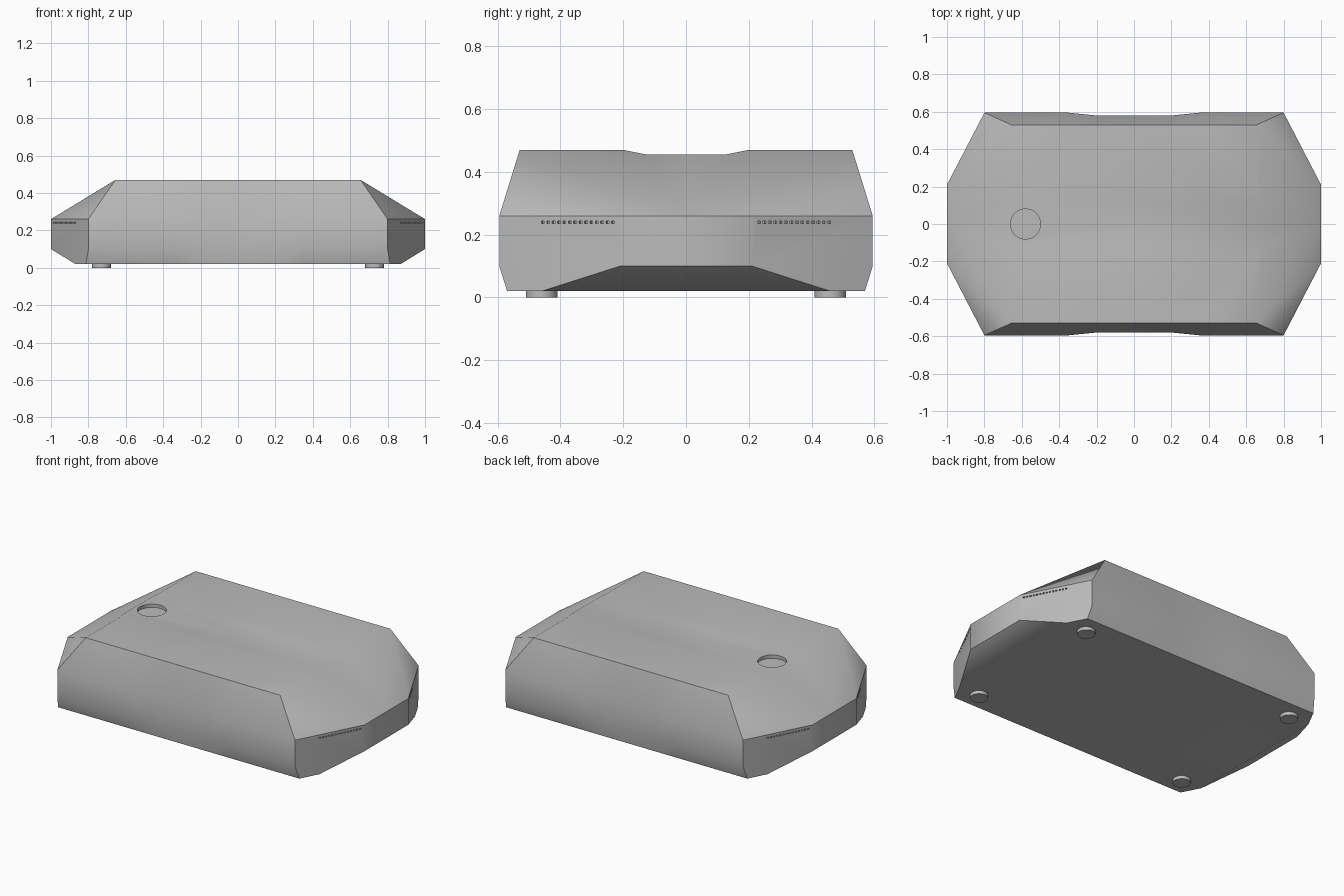
import bpy
import bmesh
import math
from mathutils import Matrix, Vector

if "Cube" in bpy.data.objects:
    bpy.data.objects.remove(bpy.data.objects["Cube"])


def make_material(name, rgb):
    mat = bpy.data.materials.new(name)
    mat.use_nodes = True
    mat.diffuse_color = (*rgb, 1)
    mat.node_tree.nodes["Principled BSDF"].inputs["Base Color"].default_value = (*rgb, 1)
    return mat


shell_grey = make_material("shell grey", (0.5, 0.5, 0.5))


def add_object(name, bm):
    bmesh.ops.recalc_face_normals(bm, faces=bm.faces)
    mesh = bpy.data.meshes.new(name)
    bm.to_mesh(mesh)
    bm.free()
    mesh.materials.append(shell_grey)
    obj = bpy.data.objects.new(name, mesh)
    bpy.context.collection.objects.link(obj)
    return obj


def select_only(obj):
    bpy.ops.object.select_all(action="DESELECT")
    obj.select_set(True)
    bpy.context.view_layer.objects.active = obj


def add_cylinder(bm, radius, low, high, x, y, sides=32):
    bmesh.ops.create_cone(bm, cap_ends=True, segments=sides, radius1=radius, radius2=radius,
                          depth=high - low, matrix=Matrix.Translation((x, y, (low + high) / 2)))


# One quarter of the shell: bottom, lower, waist and top outlines
bm = bmesh.new()


def row(points, z):
    return [bm.verts.new((x, y, z)) for x, y in points]


outline = [(0, 0.58), (0.2, 0.58), (0.35, 0.595), (0.8, 0.595), (1, 0.21), (1, 0)]
waist = row(outline, 0.26)
lower = row(outline, 0.1)
base = row([(0, 0.57), (0.2, 0.57), (0.35, 0.57), (0.813, 0.57), (0.87, 0.46), (0.87, 0)], 0.02)
top = row([(0, 0.53), (0.2, 0.53), (0.35, 0.53), (0.655, 0.53)], 0.47)
lip = row([(0, 0.2), (0.655, 0.2)], 0.47)
groove = row([(0, 0.125), (0.68, 0.125)], 0.455)
middle = row([(0, 0), (0.68, 0)], 0.455)
centre = bm.verts.new((0, 0, 0.02))

for i in range(3):
    bm.faces.new((waist[i], waist[i + 1], top[i + 1], top[i]))
    bm.faces.new((lower[i], lower[i + 1], waist[i + 1], waist[i]))
    bm.faces.new((base[i], base[i + 1], lower[i + 1], lower[i]))
# Angled corner, end wall and undercut
bm.faces.new((waist[3], waist[4], lower[4], base[4], base[3], lower[3]))
bm.faces.new((waist[4], waist[5], lower[5], lower[4]))
bm.faces.new((lower[4], lower[5], base[5], base[4]))
bm.faces.new(base + [centre])
# Sloped end and grooved top
bm.faces.new((top[3], waist[3], waist[4]))
bm.faces.new((top[3], waist[4], waist[5], middle[1], groove[1], lip[1]))
bm.faces.new(top + [lip[1], lip[0]])
bm.faces.new((lip[0], lip[1], groove[1], groove[0]))
bm.faces.new((groove[0], groove[1], middle[1], middle[0]))
shell = add_object("shell", bm)
mirror = shell.modifiers.new("mirror", "MIRROR")
mirror.use_axis = (True, True, False)

# Cutter for the round recess and the vent slots on the four corners
bm = bmesh.new()
add_cylinder(bm, 0.08, 0.435, 0.6, -0.58, 0, 48)
SLOTS = 14
for sx in (-1, 1):
    for sy in (-1, 1):
        start = Vector((sx * 0.8, sy * 0.595, 0.24))
        end = Vector((sx, sy * 0.21, 0.24))
        along = end - start
        turn = Matrix.Rotation(math.atan2(along.y, along.x), 4, "Z")
        for i in range(SLOTS):
            spot = start.lerp(end, 0.36 + 0.58 * i / (SLOTS - 1))
            bmesh.ops.create_cube(bm, size=1, matrix=Matrix.Translation(spot) @ turn
                                  @ Matrix.Diagonal((0.01, 0.02, 0.008, 1)))
cutter = add_object("recess_cutter", bm)
cutter.hide_render = True
cut = shell.modifiers.new("recesses", "BOOLEAN")
cut.operation = "DIFFERENCE"
cut.solver = "EXACT"
cut.object = cutter

select_only(shell)
for name in ("mirror", "recesses"):
    bpy.ops.object.modifier_apply(modifier=name)
bpy.data.objects.remove(cutter)
bpy.ops.object.shade_smooth_by_angle(angle=math.radians(34))
weighted = shell.modifiers.new("soft shading", "WEIGHTED_NORMAL")
weighted.keep_sharp = True

# Four round feet
for side, sx in (("right", -1), ("left", 1)):
    for end, sy in (("front", -1), ("back", 1)):
        bm = bmesh.new()
        add_cylinder(bm, 0.05, 0, 0.025, sx * 0.73, sy * 0.46)
        foot = add_object(f"{end}_{side}_foot", bm)
        select_only(foot)
        bpy.ops.object.shade_smooth_by_angle(angle=math.radians(34))
